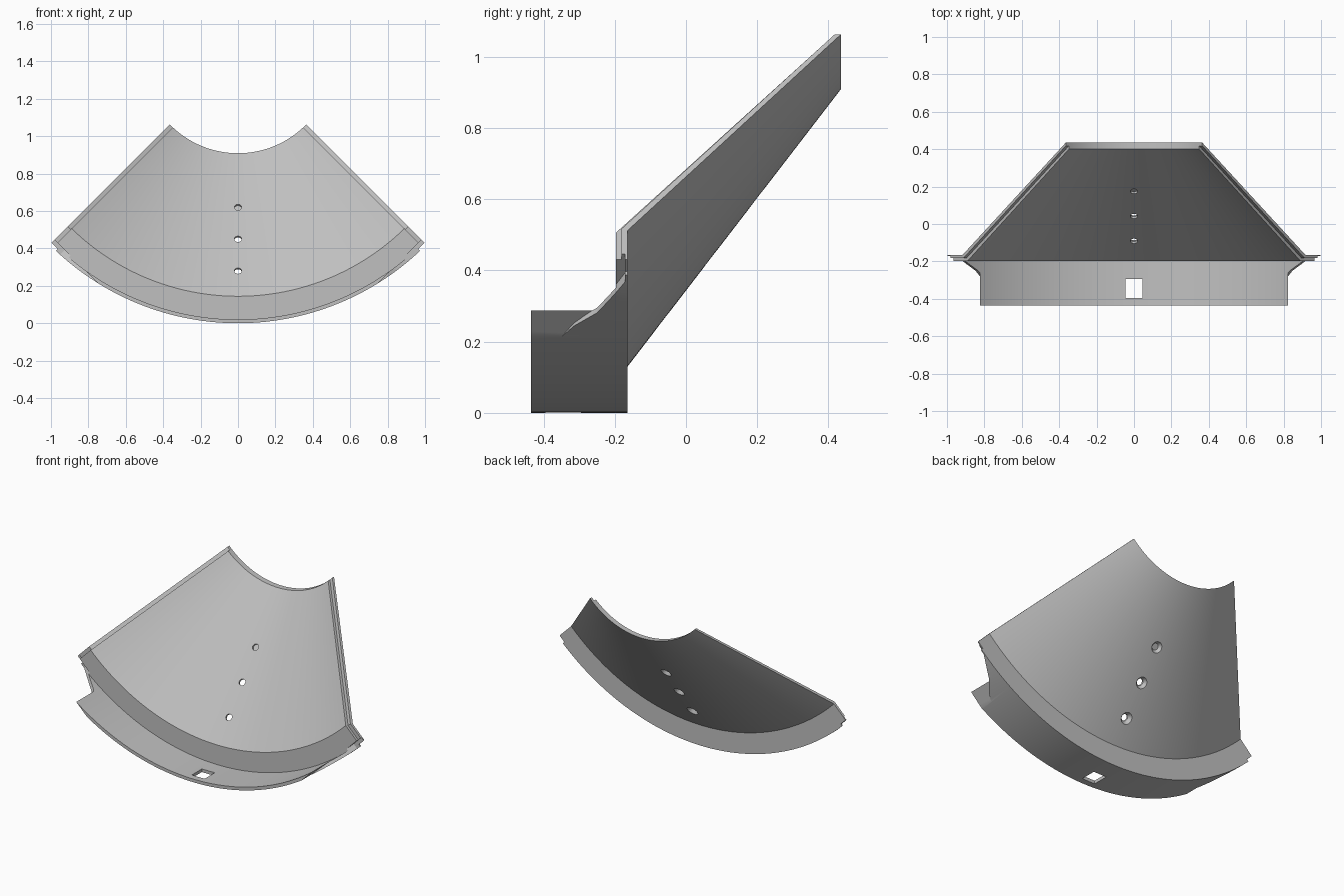
import bpy, bmesh, math
from mathutils import Vector, Matrix

cube = bpy.data.objects.get("Cube")
if cube:
    bpy.data.objects.remove(cube)

AXIS_Z = 1.418        # height of the revolve axis, which runs along y
RIM_R = 1.418
LIP = 0.007           # overhang of the end faces past the 45 degree line
STEPS = 72
H = math.sqrt(0.5)

grey = bpy.data.materials.new("light grey")
grey.use_nodes = True
colour = (0.53, 0.53, 0.53, 1)
grey.diffuse_color = colour
grey.node_tree.nodes["Principled BSDF"].inputs["Base Color"].default_value = colour


def make_object(name, bm):
    bmesh.ops.recalc_face_normals(bm, faces=bm.faces[:])
    mesh = bpy.data.meshes.new(name)
    bm.to_mesh(mesh)
    bm.free()
    obj = bpy.data.objects.new(name, mesh)
    bpy.context.collection.objects.link(obj)
    mesh.materials.append(grey)
    return obj


def end_point(y, p, t, side):
    """Point at an end of the sector: p outward along it, t past it."""
    return Vector((side * (p + t) * H, y, AXIS_Z + (t - p) * H))


def prism(name, bottom, top):
    bm = bmesh.new()
    a = [bm.verts.new(v) for v in bottom]
    b = [bm.verts.new(v) for v in top]
    bm.faces.new(a)
    bm.faces.new(b)
    for i in range(len(a)):
        j = (i + 1) % len(a)
        bm.faces.new((a[i], a[j], b[j], b[i]))
    return make_object(name, bm)


def drill(name, at, direction, r1, r2, start, end):
    bm = bmesh.new()
    turn = Vector((0, 0, 1)).rotation_difference(direction).to_matrix().to_4x4()
    place = Matrix.Translation(at + direction * (start + end) / 2) @ turn
    bmesh.ops.create_cone(bm, cap_ends=True, segments=32, radius1=r1,
                          radius2=r2, depth=end - start, matrix=place)
    return make_object(name, bm)


# Sector body: conical wall, flange and rim revolved as one section (y, radius)
section = [(-0.197, 1.274), (0.40, 0.509), (0.435, 0.509), (-0.165, 1.289),
           (-0.165, RIM_R), (-0.435, RIM_R), (-0.435, 1.398), (-0.197, 1.398)]
bm = bmesh.new()
rings = []
for i in range(STEPS + 1):
    ring = []
    for y, r in section:
        a = (2 * i / STEPS - 1) * (math.pi / 4 + math.asin(LIP / r))
        ring.append(bm.verts.new((r * math.sin(a), y, AXIS_Z - r * math.cos(a))))
    rings.append(ring)
for a, b in zip(rings, rings[1:]):
    for i in range(len(section)):
        j = (i + 1) % len(section)
        bm.faces.new((a[i], a[j], b[j], b[i]))
bm.faces.new(rings[0])
bm.faces.new(rings[-1])
body = make_object("conical_sector_panel", bm)

cutters = []

# End cuts: half-thickness lap joint, curved rim relief, trimmed flange tip
lap = [(-0.181, 1.5), (-0.181, 1.281), (0.4175, 0.509), (0.5, 0.403),
       (0.3, 0.3), (-0.4, 1.2), (-0.4, 1.5)]
relief = [(-0.5, -0.36), (-0.36, -0.34), (-0.34, -0.307), (-0.315, -0.268),
          (-0.29, -0.243), (-0.25, -0.205), (-0.2, -0.12), (-0.172, -0.07),
          (-0.172, 0.1), (-0.5, 0.1)]
tip = [(-0.3, -0.04), (-0.1, -0.04), (-0.1, 0.1), (-0.3, 0.1)]
for side in (-1, 1):
    cutters.append(prism("lap_cutter",
                         [end_point(y, p, -0.016, side) for y, p in lap],
                         [end_point(y, p, 0.06, side) for y, p in lap]))
    for name, shape, floor in (("relief_cutter", relief, 1.381),
                               ("tip_cutter", tip, 1.403)):
        cutters.append(prism(name,
                             [end_point(y, floor, t, side) for y, t in shape],
                             [end_point(y, 1.55, t, side) for y, t in shape]))

# Rectangular slot in the rim
slot = [(-0.045, -0.395), (0.045, -0.395), (0.045, -0.295), (-0.045, -0.295)]
cutters.append(prism("slot_cutter", [(x, y, -0.1) for x, y in slot],
                     [(x, y, 0.1) for x, y in slot]))

# Three countersunk screw holes square to the wall
normal = Vector((0, 0.79, -0.61)).normalized()
for z in (0.28, 0.45, 0.62):
    y = -0.197 + (z - AXIS_Z + 1.274) / 1.281
    at = Vector((0, y, z))
    cutters.append(drill("hole_cutter", at, normal, 0.02, 0.02, -0.05, 0.1))
    cutters.append(drill("sink_cutter", at, normal, 0.02, 0.04, 0.012, 0.04))

for cutter in cutters:
    cutter.hide_render = True
    mod = body.modifiers.new(cutter.name, 'BOOLEAN')
    mod.operation = 'DIFFERENCE'
    mod.solver = 'EXACT'
    mod.object = cutter

# Bake the cuts and drop the helpers
graph = bpy.context.evaluated_depsgraph_get()
graph.update()
baked = bpy.data.meshes.new_from_object(body.evaluated_get(graph))
body.modifiers.clear()
body.data = baked
baked.materials.clear()
baked.materials.append(grey)
for cutter in cutters:
    bpy.data.objects.remove(cutter)

for other in bpy.context.selected_objects:
    other.select_set(False)
body.select_set(True)
bpy.context.view_layer.objects.active = body
bpy.ops.object.shade_smooth_by_angle(angle=math.radians(25))
